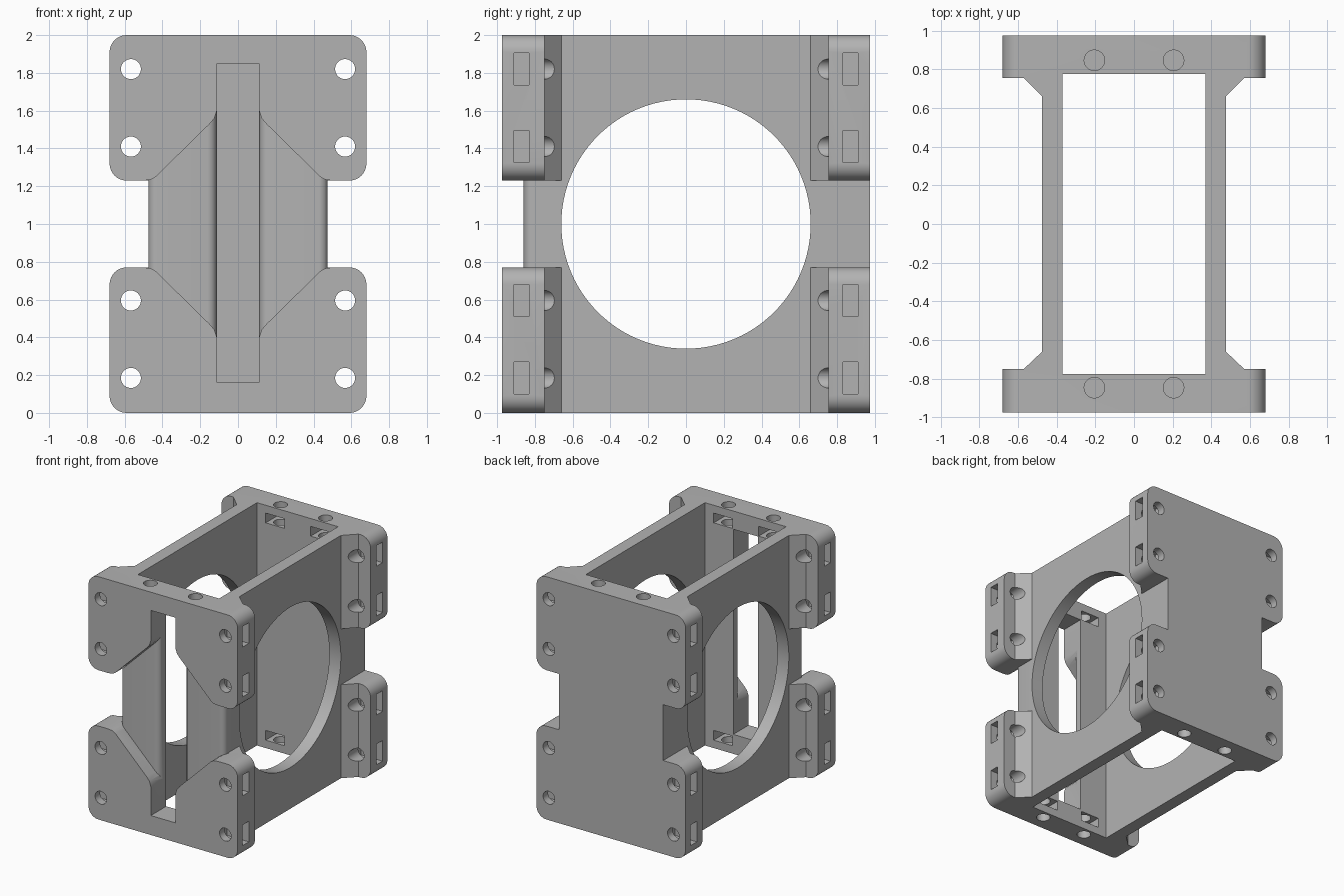
import bpy
import bmesh
from math import cos, sin, pi, radians
from mathutils import Vector

default = bpy.data.objects.get("Cube")
if default:
    bpy.data.objects.remove(default, do_unlink=True)

grey = bpy.data.materials.new("matte grey")
grey.use_nodes = True
COLOR = (0.45, 0.45, 0.45, 1)
grey.diffuse_color = COLOR
grey.node_tree.nodes["Principled BSDF"].inputs["Base Color"].default_value = COLOR


def prism(name, points, axis, lo, hi):
    """Extrude a 2D outline along an axis from lo to hi."""
    place = {"x": lambda p, d: (d, p[0], p[1]),
             "y": lambda p, d: (p[0], d, p[1]),
             "z": lambda p, d: (p[0], p[1], d)}[axis]
    bm = bmesh.new()
    face = bm.faces.new([bm.verts.new(place(p, lo)) for p in points])
    out = bmesh.ops.extrude_face_region(bm, geom=[face])
    verts = [g for g in out["geom"] if isinstance(g, bmesh.types.BMVert)]
    step = Vector(place((0, 0), hi - lo))
    bmesh.ops.translate(bm, verts=verts, vec=step)
    bmesh.ops.recalc_face_normals(bm, faces=bm.faces)
    mesh = bpy.data.meshes.new(name)
    bm.to_mesh(mesh)
    bm.free()
    obj = bpy.data.objects.new(name, mesh)
    bpy.context.collection.objects.link(obj)
    mesh.materials.append(grey)
    return obj


def combine(target, tool, operation):
    """Apply a boolean and discard the tool."""
    mod = target.modifiers.new("cut", "BOOLEAN")
    mod.object = tool
    mod.operation = operation
    mod.solver = "EXACT"
    bpy.context.view_layer.objects.active = target
    bpy.ops.object.modifier_apply(modifier=mod.name)
    bpy.data.objects.remove(tool, do_unlink=True)


def arc(cx, cy, r, start, end, n=8):
    angles = [radians(start + (end - start) * i / n) for i in range(n + 1)]
    return [(cx + r * cos(a), cy + r * sin(a)) for a in angles]


def circle(cx, cy, r, n=32):
    return arc(cx, cy, r, 0, 360, n)[:-1]


def rect(x0, x1, y0, y1):
    return [(x0, y0), (x1, y0), (x1, y1), (x0, y1)]


def mirrored(points):
    """Close a right-hand half outline with its mirror image."""
    return points + [(-x, y) for x, y in reversed(points)]


def cut(tool):
    combine(bracket, tool, "DIFFERENCE")


# Plan outline: front and back plates joined by side walls with gussets
WALL, EDGE, R = 0.475, 0.68, 0.09
plan = [(EDGE, -0.975), (EDGE, -0.75), (0.57, -0.75), (WALL, -0.66),
        (WALL, 0.66), (0.57, 0.755), (EDGE, 0.755), (EDGE, 0.975)]
bracket = prism("bracket_body", mirrored(plan), "z", 0, 2)

# Elevation outline: rounded mounting ears with a waist between them
c = EDGE - R
elevation = (arc(c, R, R, -90, 0) + arc(c, 0.77 - R, R, 0, 90)
             + [(WALL, 0.77), (WALL, 1.23)]
             + arc(c, 1.23 + R, R, -90, 0) + arc(c, 2 - R, R, 0, 90))
combine(bracket, prism("ear_shape", mirrored(elevation), "y", -1.2, 1.2), "INTERSECT")

# Inner bay, round side windows and front slot
cut(prism("bay", rect(-0.37, 0.37, -0.775, 0.775), "z", -0.2, 2.2))
cut(prism("window", circle(0, 1, 0.66, 96), "x", -0.9, 0.9))
cut(prism("slot", rect(-0.112, 0.112, 0.16, 1.85), "y", -1.2, -0.5))

# Six-sided front recess with rounded vertical edges
f = 0.048
section = ([(0.112, -0.86 + f)] + arc(0.112 + f, -0.86 + f, f, 180, 270)[1:]
           + arc(WALL - f, -0.86 + f, f, -90, 0)
           + [(0.55, -0.86 + f), (0.55, -1.2)])
recess = prism("recess", mirrored(section), "z", 0.3, 1.7)
upper = [(0.5, 1.23), (0.46, 1.235), (0.435, 1.25), (0.15, 1.53),
         (0.125, 1.56), (0.112, 1.6)]
half = [(x, 2 - z) for x, z in reversed(upper)] + upper
combine(recess, prism("recess_shape", mirrored(half), "y", -1.3, -0.7), "INTERSECT")
cut(recess)

# Bolt holes through the ears, with nut pockets opening at the sides
BOLT, NUT, NUT_T = 0.053, 0.085, 0.04
for sx in (-1, 1):
    for z in (0.185, 0.595, 1.41, 1.82):
        cut(prism("ear_hole", circle(sx * 0.567, z, BOLT), "y", -1.2, -0.6))
        cut(prism("ear_hole", circle(sx * 0.567, z, BOLT), "y", 0.6, 1.2))
        for y in (-0.87, 0.87):
            pocket = rect(y - NUT_T, y + NUT_T, z - NUT, z + NUT)
            cut(prism("ear_pocket", pocket, "x", *sorted((sx * 0.482, sx * 0.9))))

# Bolt holes in the top and bottom rims, with nut pockets opening into the bay
for sx in (-1, 1):
    x = sx * 0.205
    for sy in (-1, 1):
        for lo, hi, z in ((-0.2, 0.24, 0.105), (1.76, 2.2, 1.895)):
            cut(prism("rim_hole", circle(x, sy * 0.847, BOLT), "z", lo, hi))
            pocket = rect(x - NUT, x + NUT, z - NUT_T, z + NUT_T)
            cut(prism("rim_pocket", pocket, "y", *sorted((sy * 0.7, sy * 0.932))))

# Smooth the round surfaces, keep the edges crisp
bpy.ops.object.select_all(action="DESELECT")
bracket.select_set(True)
bpy.context.view_layer.objects.active = bracket
bpy.ops.object.shade_smooth_by_angle(angle=radians(30))
